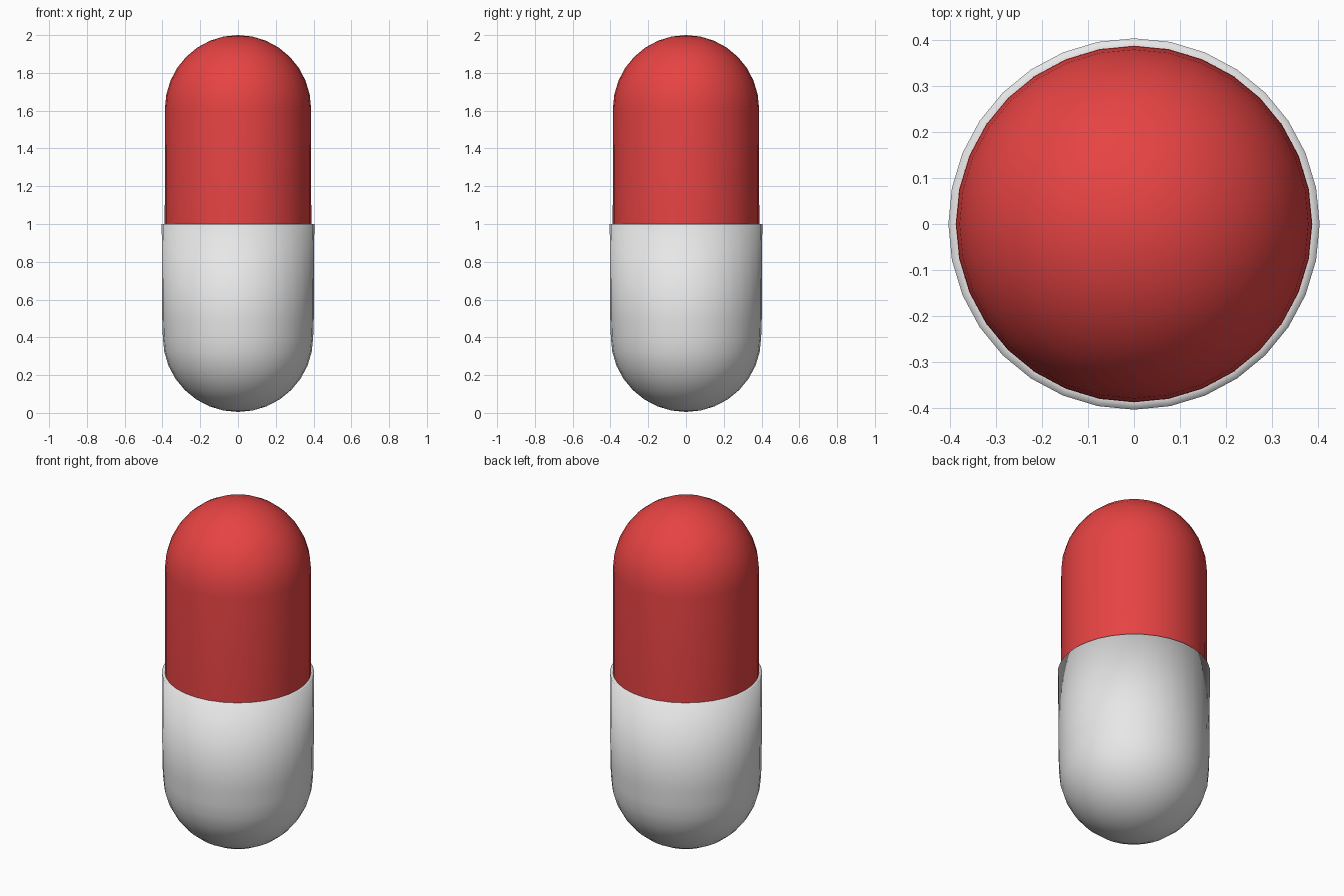
import bpy, bmesh, math

if "Cube" in bpy.data.objects:
    bpy.data.objects.remove(bpy.data.objects["Cube"])

SIDES = 32


def material(name, rgb):
    m = bpy.data.materials.new(name)
    m.diffuse_color = (*rgb, 1)
    m.use_nodes = True
    m.node_tree.nodes["Principled BSDF"].inputs["Base Color"].default_value = m.diffuse_color
    return m


def dome(radius, height, base, tip, steps=8):
    """Quarter-ellipse profile from the widest ring to just before the tip."""
    return [(radius * math.cos(a), base + (tip - base) * math.sin(a))
            for a in (math.pi / 2 * i / steps for i in range(steps))]


def revolve(name, profile, tip, mat):
    """Spin (radius, z) rings around z and close the end with a fan at the tip."""
    bm = bmesh.new()
    rings = []
    for r, z in profile:
        rings.append([bm.verts.new((r * math.cos(2 * math.pi * i / SIDES),
                                    r * math.sin(2 * math.pi * i / SIDES), z))
                      for i in range(SIDES)])
    pole = bm.verts.new((0, 0, tip))
    for i in range(SIDES):
        j = (i + 1) % SIDES
        for a, b in zip(rings, rings[1:]):
            bm.faces.new((a[i], a[j], b[j], b[i]))
        bm.faces.new((rings[-1][i], rings[-1][j], pole))
    # Downward shells come out inside out, so flip them
    if tip < profile[0][1]:
        bmesh.ops.reverse_faces(bm, faces=bm.faces[:])
    for f in bm.faces:
        f.smooth = True
    mesh = bpy.data.meshes.new(name)
    bm.to_mesh(mesh)
    bm.free()
    mesh.materials.append(mat)
    obj = bpy.data.objects.new(name, mesh)
    bpy.context.collection.objects.link(obj)
    return obj


red = material("red", (0.8, 0.056, 0.056))
white = material("white", (0.8, 0.8, 0.8))

# Upper half: narrow shell that slips into the lower one
revolve("upper_shell", [(0.388, 0.97)] + dome(0.387, 0.39, 1.61, 2.0), 2.0, red)

# Lower half: slightly wider shell with a flat rim that rolls smoothly into the wall
revolve("lower_shell", [(0.386, 1.0), (0.404, 1.0), (0.401, 0.49)]
        + dome(0.398, 0.39, 0.40, 0.005), 0.005, white)
